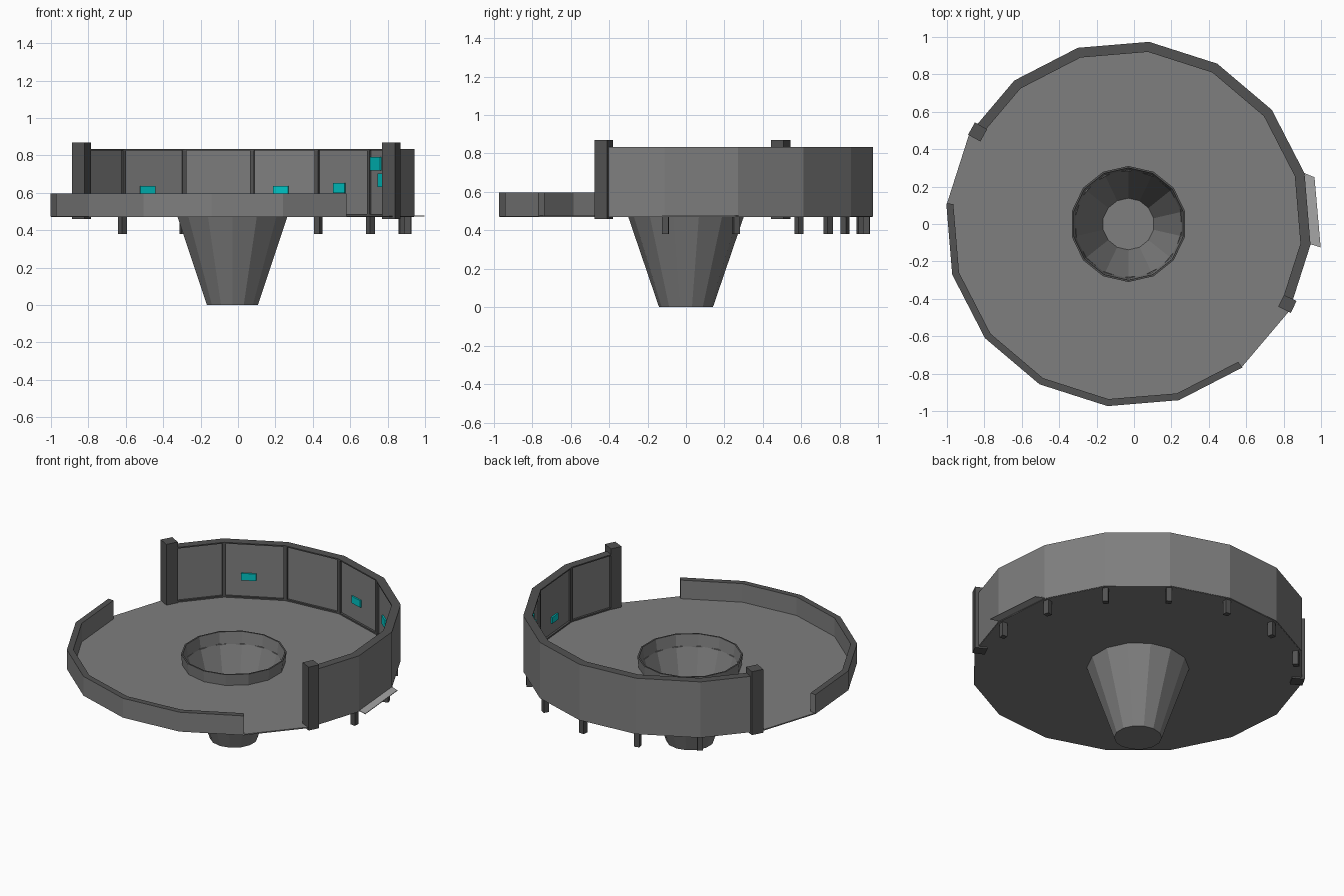
import bpy, bmesh
from math import sin, cos, radians, pi
from mathutils import Matrix, Vector

if "Cube" in bpy.data.objects:
    bpy.data.objects.remove(bpy.data.objects["Cube"])

CX, R, STEP, A0 = -0.03, 0.98, 22.5, -6.5   # centre, radius and phase of the 16-gon


def material(name, r, g, b):
    m = bpy.data.materials.new(name)
    m.diffuse_color = (r, g, b, 1)
    m.use_nodes = True
    m.node_tree.nodes["Principled BSDF"].inputs["Base Color"].default_value = m.diffuse_color
    return m


CYAN = material("screen_cyan", 0.0, 0.55, 0.55)
GREY = material("panel_grey", 0.21, 0.21, 0.21)
DARK = material("trim_dark", 0.085, 0.085, 0.085)
LIGHT = material("ledge_grey", 0.38, 0.38, 0.38)


def finish(name, bm, *mats):
    bmesh.ops.recalc_face_normals(bm, faces=bm.faces[:])
    me = bpy.data.meshes.new(name)
    bm.to_mesh(me)
    bm.free()
    ob = bpy.data.objects.new(name, me)
    bpy.context.collection.objects.link(ob)
    for m in mats:
        me.materials.append(m)
    return ob


def on_poly(a, r):
    """Point on the 16-gon of corner radius r at angle a (degrees)."""
    off = (a - A0) % STEP - STEP / 2
    rr = r * cos(radians(STEP / 2)) / cos(radians(off))
    return Vector((CX + rr * cos(radians(a)), rr * sin(radians(a)), 0))


def wall(name, angles, r_out, r_in, z0, z1, mat=GREY):
    """Mitred wall along the 16-gon with a dark top edge."""
    bm = bmesh.new()
    rings = []
    for a in angles:
        o, i = on_poly(a, r_out), on_poly(a, r_in)
        rings.append([bm.verts.new((p.x, p.y, z))
                      for p, z in ((o, z0), (o, z1), (i, z1), (i, z0))])
    for p, q in zip(rings, rings[1:]):
        for k in range(4):
            f = bm.faces.new((p[k], p[(k + 1) % 4], q[(k + 1) % 4], q[k]))
            f.material_index = int(k == 1)
    bm.faces.new(rings[0])
    bm.faces.new(rings[-1])
    return finish(name, bm, mat, DARK)


def box(name, x, y, z0, z1, depth, width, ang, mat=DARK):
    bm = bmesh.new()
    m = (Matrix.Translation((x, y, (z0 + z1) / 2)) @ Matrix.Rotation(radians(ang), 4, 'Z')
         @ Matrix.Diagonal((depth, width, z1 - z0, 1)))
    bmesh.ops.create_cube(bm, size=1, matrix=m)
    return finish(name, bm, mat)


def lathe(name, profile, n, phase, dark_band):
    bm = bmesh.new()
    rings = [[bm.verts.new((CX + r * cos(phase + 2 * pi * k / n),
                            r * sin(phase + 2 * pi * k / n), z)) for k in range(n)]
             for r, z in profile]
    for j, (p, q) in enumerate(zip(rings, rings[1:])):
        for k in range(n):
            f = bm.faces.new((p[k], p[(k + 1) % n], q[(k + 1) % n], q[k]))
            f.material_index = int(j == dark_band)
    bm.faces.new(rings[0])
    bm.faces.new(rings[-1])
    return finish(name, bm, GREY, DARK)


# Floor disc with a hole in the middle for the bowl
N = 16
bm = bmesh.new()
rings = []
for r, z in ((R - .004, .47), (R - .004, .477), (.288, .477), (.288, .47)):
    pts = [on_poly(A0 + STEP * k, r) for k in range(N)]
    rings.append([bm.verts.new((p.x, p.y, z)) for p in pts])
for j in range(4):
    p, q = rings[j], rings[(j + 1) % 4]
    for k in range(N):
        bm.faces.new((p[k], p[(k + 1) % N], q[(k + 1) % N], q[k]))
finish("floor_disc", bm, GREY)

# Hollow tapering pedestal with a collar rising above the floor
lathe("pedestal_bowl", [(.14, 0), (.302, .475), (.31, .55), (.3, .55), (.29, .475), (.138, .01)],
      14, pi / 14, 2)

# High back wall with trims, and low front wall
corners = [A0 + STEP * k for k in range(7)]
high = [-27.4] + corners + [148.4]
wall("high_wall", high, R, 0.942, 0.472, 0.833)
wall("wall_base_trim", high, 0.945, 0.928, 0.475, 0.486, DARK)
wall("wall_top_trim", high, 0.945, 0.926, 0.825, 0.833, DARK)
wall("low_wall", [173.5 + STEP * k for k in range(7)], R, 0.942, 0.472, 0.597)

# End posts of the high wall
box("left_post", -0.836, 0.492, 0.46, 0.87, 0.075, 0.075, 151)
box("right_post", 0.82, -0.427, 0.46, 0.87, 0.075, 0.07, -26)

# Inner ribs and hangers under the floor at each wall corner
for k, a in enumerate(corners):
    p = on_poly(a, 0.938)
    box(f"wall_rib_{k}", p.x, p.y, 0.475, 0.832, 0.022, 0.022, a)
    p = on_poly(a, 0.945)
    box(f"hanger_{k}", p.x, p.y, 0.38, 0.475, 0.034, 0.034, a)

# Cyan screens: start corner, position along panel, centre z, width, height
for k, (a, t, z, w, h) in enumerate((
        (128.5, .40, .613, .088, .045), (83.5, .44, .613, .085, .045),
        (61, .42, .625, .08, .055), (38.5, .19, .755, .12, .07),
        (38.5, .45, .667, .12, .07), (16, .5, .573, .07, .04))):
    p = on_poly(a, .939).lerp(on_poly(a - STEP, .939), t)
    box(f"screen_{k}", p.x, p.y, z - h / 2, z + h / 2, 0.014, w, a - STEP / 2, CYAN)

# Thin boarding ledge on the right side
bm = bmesh.new()
v = [bm.verts.new((x, y, .474)) for x, y in
     ((.912, .272), (.965, .25), (.998, -.125), (.943, -.108))]
f = bm.faces.new(v)
ext = bmesh.ops.extrude_face_region(bm, geom=[f])
bmesh.ops.translate(bm, vec=(0, 0, .004),
                    verts=[g for g in ext["geom"] if isinstance(g, bmesh.types.BMVert)])
finish("side_ledge", bm, LIGHT)
